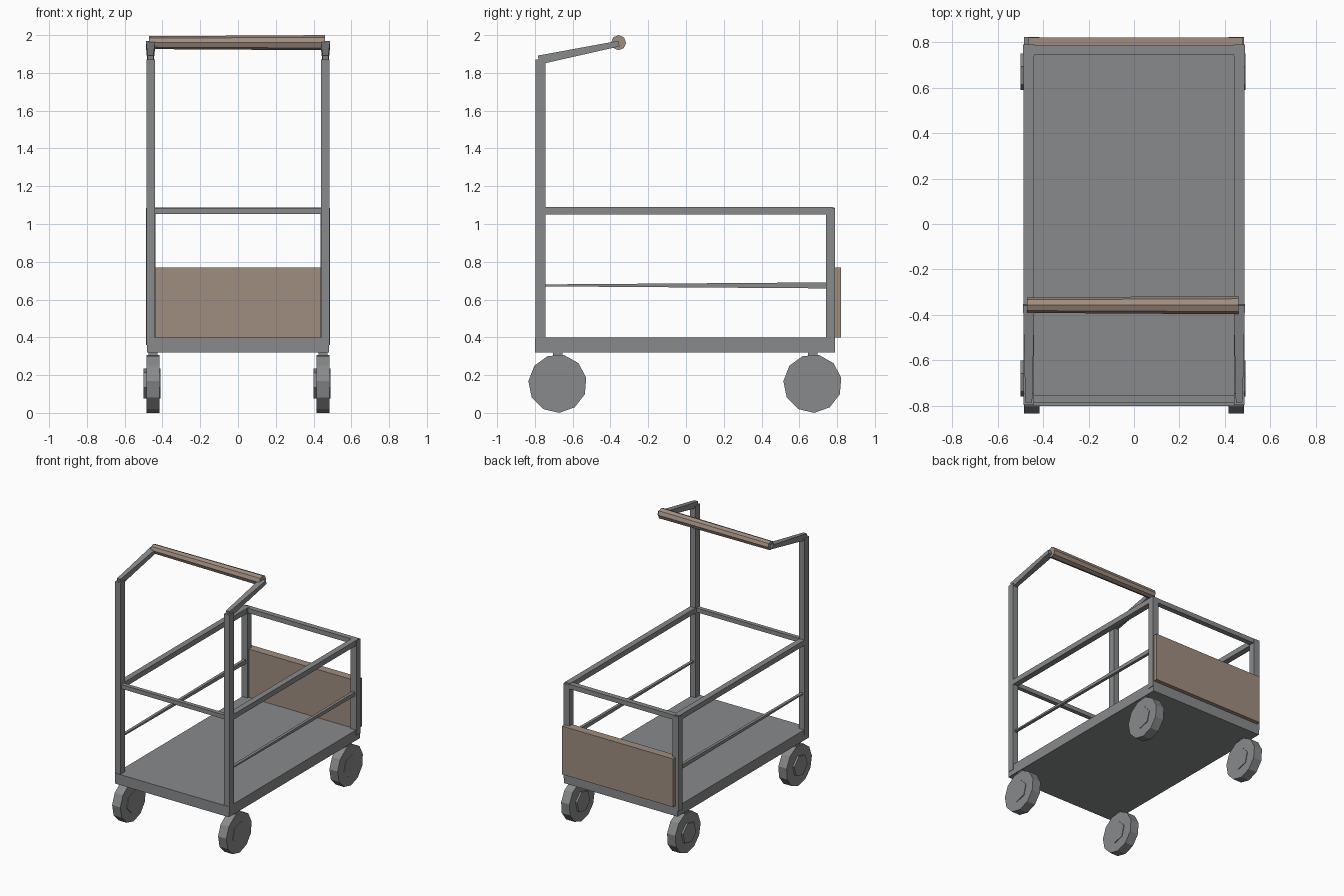
import bpy, bmesh, math
from mathutils import Vector, Matrix

cube = bpy.data.objects.get("Cube")
if cube:
    bpy.data.objects.remove(cube, do_unlink=True)


def material(name, rgb):
    m = bpy.data.materials.new(name)
    m.use_nodes = True
    m.diffuse_color = (*rgb, 1)
    m.node_tree.nodes["Principled BSDF"].inputs["Base Color"].default_value = (*rgb, 1)
    return m


METAL = material("grey metal", (0.25, 0.255, 0.26))
WOOD = material("brown wood", (0.35, 0.27, 0.215))


def finish(name, bm, mat):
    bmesh.ops.recalc_face_normals(bm, faces=bm.faces)
    mesh = bpy.data.meshes.new(name)
    bm.to_mesh(mesh)
    bm.free()
    mesh.materials.append(mat)
    obj = bpy.data.objects.new(name, mesh)
    bpy.context.collection.objects.link(obj)
    return obj


def bar(name, a, b, size_a, size_b=None, mat=METAL):
    """Rectangular bar from a to b, optionally tapering between two sections."""
    a, b = Vector(a), Vector(b)
    d = (b - a).normalized()
    side = Vector((0, 1, 0)) if abs(d.x) > 0.9 else Vector((1, 0, 0))
    up = d.cross(side).normalized()
    bm = bmesh.new()
    rings = []
    for p, (w, h) in ((a, size_a), (b, size_b or size_a)):
        rings.append([bm.verts.new(p + side * w * i / 2 + up * h * j / 2)
                      for i, j in ((-1, -1), (1, -1), (1, 1), (-1, 1))])
    for ring in rings:
        bm.faces.new(ring)
    for i in range(4):
        k = (i + 1) % 4
        bm.faces.new((rings[0][i], rings[0][k], rings[1][k], rings[1][i]))
    return finish(name, bm, mat)


def drum(name, centre, radius, length, sides, mat, radius_end=None, turn=0.0):
    """Cylinder with its axis along x."""
    bm = bmesh.new()
    bmesh.ops.create_cone(
        bm, cap_ends=True, segments=sides, radius1=radius,
        radius2=radius_end or radius, depth=length,
        matrix=Matrix.Translation(centre) @ Matrix.Rotation(math.pi / 2, 4, 'Y')
        @ Matrix.Rotation(turn, 4, 'Z'))
    return finish(name, bm, mat)


FRONT, BACK, SIDE = -0.77, 0.765, 0.463
RAIL = 1.07

# Deck and back board
bar("deck", (0, -0.80, 0.36), (0, 0.79, 0.36), (0.965, 0.08))
bar("back_board", (-0.465, 0.788, 0.585), (0.48, 0.788, 0.585), (0.064, 0.37), mat=WOOD)

# Side frames, handle arms and wheels
for s, label in ((1, "left"), (-1, "right")):
    x = s * SIDE
    bar(f"front_post_{label}", (x, FRONT, 0.36), (x, FRONT, 1.87), (0.045, 0.052))
    bar(f"back_post_{label}", (x, BACK, 0.36), (x, BACK, 1.085), (0.05, 0.05))
    bar(f"top_rail_{label}", (x, FRONT, RAIL), (x, BACK + 0.01, RAIL), (0.045, 0.04))
    bar(f"middle_rail_{label}", (x, FRONT, 0.675), (x, BACK, 0.675),
        (0.022, 0.01), (0.022, 0.032))
    bar(f"handle_arm_{label}", (x, FRONT - 0.01, 1.868), (x, -0.355, 1.955),
        (0.03, 0.048), (0.05, 0.03))
    for y, end in ((-0.68, "front"), (0.67, "back")):
        wx = s * 0.45
        drum(f"{end}_wheel_{label}", (wx, y, 0.155), 0.155, 0.07, 11, METAL, turn=0.2)
        drum(f"{end}_hub_{label}", (wx - 0.005, y, 0.155), 0.082, 0.09, 6, METAL, turn=0.25)
        bar(f"{end}_caster_stem_{label}", (wx, y, 0.27), (wx, y, 0.34), (0.05, 0.05))

# Cross rails
bar("front_cross_rail", (-SIDE, FRONT, RAIL), (SIDE, FRONT, RAIL), (0.032, 0.032))
bar("back_cross_rail", (-SIDE, BACK, RAIL), (SIDE, BACK, RAIL), (0.04, 0.036))

# Push handle
drum("push_handle", (-0.005, -0.357, 1.96), 0.034, 0.93, 8, WOOD, radius_end=0.04)
